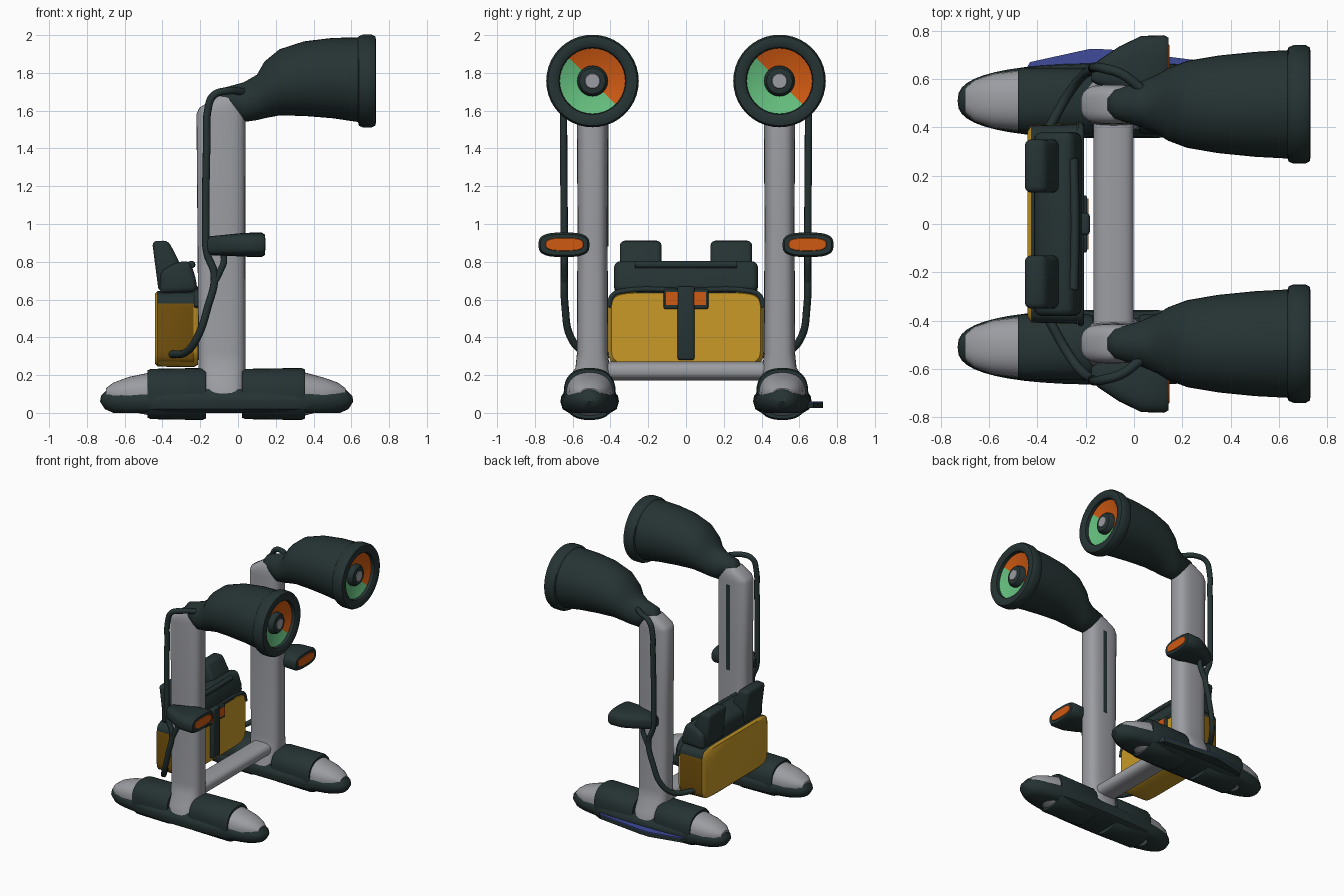
import bpy, bmesh, math
from mathutils import Vector

if "Cube" in bpy.data.objects:
    bpy.data.objects.remove(bpy.data.objects["Cube"])

def material(name, rgb):
    m = bpy.data.materials.new(name)
    m.diffuse_color = (*rgb, 1)
    m.use_nodes = True
    m.node_tree.nodes["Principled BSDF"].inputs["Base Color"].default_value = m.diffuse_color
    return m

DARK = material("dark_rubber", (0.019, 0.033, 0.033))
GREY = material("grey_metal", (0.33, 0.335, 0.36))
YELLOW = material("yellow_fabric", (0.58, 0.32, 0.02))
BROWN = material("brown_fabric", (0.18, 0.085, 0.004))
ORANGE = material("orange_lens", (0.62, 0.10, 0.006))
GREEN = material("green_lens", (0.13, 0.52, 0.21))
BLUE = material("blue_panel", (0.05, 0.07, 0.33))

def finish(name, bm, mats, rule=None, angle=40):
    bmesh.ops.recalc_face_normals(bm, faces=bm.faces)
    bm.normal_update()
    if rule:
        for f in bm.faces:
            f.material_index = rule(f.calc_center_median(), f.normal)
    me = bpy.data.meshes.new(name)
    bm.to_mesh(me)
    bm.free()
    for m in mats:
        me.materials.append(m)
    me.shade_smooth()
    me.set_sharp_from_angle(angle=math.radians(angle))
    ob = bpy.data.objects.new(name, me)
    bpy.context.collection.objects.link(ob)
    return ob

def loft(name, axis, rings, mats, p=2.0, n=32, rule=None, angle=40):
    """Skin superellipse rings (position, centre1, centre2, radius1, radius2) along an axis."""
    bm = bmesh.new()
    loops = []
    for pos, c1, c2, r1, r2 in rings:
        loop = []
        for i in range(n):
            c, s = math.cos(2 * math.pi * i / n), math.sin(2 * math.pi * i / n)
            u = c1 + r1 * math.copysign(abs(c) ** (2 / p), c)
            v = c2 + r2 * math.copysign(abs(s) ** (2 / p), s)
            loop.append(bm.verts.new({"X": (pos, u, v), "Y": (u, pos, v), "Z": (u, v, pos)}[axis]))
        loops.append(loop)
    for a, b in zip(loops, loops[1:]):
        for i in range(n):
            j = (i + 1) % n
            bm.faces.new((a[i], a[j], b[j], b[i]))
    bm.faces.new(loops[0])
    bm.faces.new(loops[-1])
    return finish(name, bm, mats, rule, angle)

def prism(name, points, extrude, mat, bevel=0.0):
    """Extrude a flat outline and round its edges."""
    bm = bmesh.new()
    face = bm.faces.new([bm.verts.new(q) for q in points])
    res = bmesh.ops.extrude_face_region(bm, geom=[face])
    verts = [g for g in res["geom"] if isinstance(g, bmesh.types.BMVert)]
    bmesh.ops.translate(bm, verts=verts, vec=Vector(extrude))
    bmesh.ops.recalc_face_normals(bm, faces=bm.faces)
    if bevel:
        bmesh.ops.bevel(bm, geom=bm.edges[:], offset=bevel, segments=3, profile=0.5, affect="EDGES")
    return finish(name, bm, [mat])

def box(name, lo, hi, mat, bevel=0.0):
    (x0, y0, z0), (x1, y1, z1) = lo, hi
    return prism(name, [(x0, y0, z0), (x1, y0, z0), (x1, y1, z0), (x0, y1, z0)], (0, 0, z1 - z0), mat, bevel)

def tube(name, points, radius, mat):
    cu = bpy.data.curves.new(name + "_path", "CURVE")
    cu.dimensions = "3D"
    cu.bevel_depth, cu.bevel_resolution, cu.resolution_u = radius, 3, 8
    cu.use_fill_caps = True
    sp = cu.splines.new("BEZIER")
    sp.bezier_points.add(len(points) - 1)
    for bp, q in zip(sp.bezier_points, points):
        bp.co = q
        bp.handle_left_type = bp.handle_right_type = "AUTO"
    tmp = bpy.data.objects.new(name + "_path", cu)
    bpy.context.collection.objects.link(tmp)
    me = bpy.data.meshes.new_from_object(tmp.evaluated_get(bpy.context.evaluated_depsgraph_get()))
    bpy.data.objects.remove(tmp)
    me.materials.clear()
    me.materials.append(mat)
    me.shade_smooth()
    ob = bpy.data.objects.new(name, me)
    bpy.context.collection.objects.link(ob)

for s, side in ((-1, "front"), (1, "back")):
    Y = 0.495 * s
    F = 0.51 * s

    # foot: rubber skirt, grey toe and heel, dark bands around the post
    loft(side + "_foot_skirt", "Z", [(0.0, -0.06, F, 0.60, 0.11), (0.02, -0.06, F, 0.645, 0.143),
         (0.06, -0.06, F, 0.67, 0.155), (0.09, -0.06, F, 0.665, 0.15), (0.125, -0.06, F, 0.63, 0.12)],
         [DARK], p=2.6, n=48)
    for part, ends in (("heel", ((-0.70, 0.05, 0.03), (-0.66, 0.085, 0.06), (-0.58, 0.112, 0.09), (-0.47, 0.125, 0.113))),
                       ("toe", ((0.57, 0.05, 0.03), (0.53, 0.08, 0.06), (0.46, 0.11, 0.085), (0.34, 0.125, 0.118)))):
        loft(f"{side}_foot_{part}", "X", [(x, F, 0.10, r, h) for x, r, h in ends], [GREY], p=2.3)
    for part, x0, x1 in (("rear", -0.48, -0.17), ("fore", 0.02, 0.355)):
        loft(f"{side}_foot_{part}_band", "X", [(x0, F, 0.10, 0.13, 0.125), (x0 + 0.02, F, 0.10, 0.138, 0.133),
             (x1 - 0.02, F, 0.10, 0.138, 0.138), (x1, F, 0.10, 0.132, 0.13)], [DARK], p=2.5)

    # upright post with a sloped shoulder
    loft(side + "_post", "Z", [(0.10, -0.075, F, 0.115, 0.14), (0.16, -0.08, F, 0.12, 0.125),
         (0.24, -0.085, Y, 0.125, 0.09), (0.32, -0.085, Y, 0.125, 0.082), (1.0, -0.088, Y, 0.127, 0.08),
         (1.58, -0.09, Y, 0.13, 0.082), (1.615, -0.085, Y, 0.12, 0.08), (1.665, -0.05, Y, 0.075, 0.07),
         (1.69, -0.03, Y, 0.05, 0.05)], [GREY], p=3)

    # lamp housing with flared rim and a recess at the front
    prof = [(-0.11, 1.68, 1.64, 0.03), (-0.08, 1.72, 1.61, 0.06), (0.03, 1.75, 1.54, 0.095), (0.10, 1.79, 1.55, 0.125),
            (0.14, 1.86, 1.56, 0.15), (0.22, 1.925, 1.575, 0.18), (0.35, 1.967, 1.572, 0.202),
            (0.50, 1.985, 1.56, 0.217), (0.635, 1.988, 1.54, 0.224)]
    rings = [(x, Y, (t + b) / 2, r, (t - b) / 2) for x, t, b, r in prof]
    rings += [(x, Y, 1.757, r, r) for x, r in ((0.64, 0.237), (0.66, 0.245), (0.71, 0.245), (0.727, 0.236),
              (0.73, 0.22), (0.73, 0.19), (0.72, 0.177), (0.64, 0.172))]
    loft(side + "_lamp_housing", "X", rings, [DARK], n=40)
    # two-colour lens split on a diagonal, with a hub
    loft(side + "_lamp_lens", "X", [(0.62, Y, 1.757, 0.174, 0.174), (0.695, Y, 1.757, 0.174, 0.174),
         (0.66, Y, 1.757, 0.07, 0.07)], [ORANGE, GREEN], n=40,
         rule=lambda c, nrm, Y=Y: 0 if (c.y - Y) + (c.z - 1.757) > 0 else 1)
    loft(side + "_lamp_hub", "X", [(0.64, Y, 1.757, 0.082, 0.082), (0.69, Y, 1.757, 0.08, 0.08),
         (0.705, Y, 1.757, 0.068, 0.068), (0.71, Y, 1.757, 0.04, 0.04)], [DARK])
    loft(side + "_lamp_hub_cap", "X", [(0.705, Y, 1.757, 0.043, 0.043), (0.714, Y, 1.757, 0.038, 0.038)], [GREY])

    # side marker light with orange window
    loft(side + "_marker_light", "X", [(-0.175, 0.62 * s, 0.885, 0.03, 0.035), (-0.15, 0.625 * s, 0.885, 0.05, 0.05),
         (-0.06, 0.64 * s, 0.888, 0.095, 0.056), (0.03, 0.646 * s, 0.89, 0.132, 0.063),
         (0.125, 0.646 * s, 0.89, 0.135, 0.065), (0.142, 0.646 * s, 0.89, 0.125, 0.055)], [DARK], p=3)
    loft(side + "_marker_window", "X", [(0.138, 0.643 * s, 0.892, 0.103, 0.036),
         (0.146, 0.643 * s, 0.892, 0.098, 0.032)], [ORANGE], p=3)

    # cables from lamp and marker down to the pack
    path = [(0.03, 0.56, 1.70), (-0.05, 0.62, 1.705), (-0.13, 0.645, 1.68), (-0.16, 0.648, 1.60), (-0.165, 0.648, 1.45),
            (-0.17, 0.645, 1.0), (-0.165, 0.645, 0.85), (-0.125, 0.645, 0.73), (-0.16, 0.64, 0.56), (-0.215, 0.61, 0.40),
            (-0.27, 0.54, 0.325), (-0.35, 0.40, 0.31)]
    tube(side + "_lamp_cable", [(x, y * s, z) for x, y, z in path], 0.02, DARK)
    tube(side + "_marker_cable", [(x, 0.645 * s, z) for x, z in
         ((-0.08, 0.86), (-0.075, 0.80), (-0.09, 0.76), (-0.13, 0.68))], 0.018, DARK)

# cross bar between the posts
loft("cross_bar", "Y", [(-0.45, -0.085, 0.222, 0.083, 0.05), (0.45, -0.085, 0.222, 0.083, 0.05)], [GREY], p=2.6)

# dark strip on the inner face of the front post
box("post_strip", (-0.095, -0.42, 0.88), (-0.062, -0.411, 1.55), DARK)

# side panel on the back foot
panel = [(-0.46, 0.62), (-0.43, 0.67), (-0.18, 0.725), (-0.10, 0.722), (0.28, 0.675), (0.32, 0.62)]
prism("foot_ledge", [(x, y, 0.025) for x, y in panel], (0, 0, 0.03), DARK)
prism("foot_panel", [(x, y, 0.055) for x, y in panel], (0, 0, 0.006), BLUE)

# pack body: yellow faces, brown ends, dark top
def pack_colour(c, nrm):
    if abs(nrm.x) > 0.5 or nrm.z < -0.7:
        return 0
    return 2 if c.z > 0.58 else 1

loft("pack_body", "X", [(-0.44, 0, 0.445, 0.385, 0.185), (-0.425, 0, 0.445, 0.408, 0.20),
     (-0.235, 0, 0.445, 0.413, 0.203), (-0.212, 0, 0.445, 0.395, 0.19)],
     [YELLOW, BROWN, DARK], p=8, n=64, rule=pack_colour)
tube("pack_piping", [(-0.22, -0.41, 0.56), (-0.22, -0.385, 0.625), (-0.22, -0.33, 0.645), (-0.22, 0, 0.648),
     (-0.22, 0.33, 0.645), (-0.22, 0.385, 0.625), (-0.22, 0.41, 0.56)], 0.014, DARK)

# pack lid, twin top pads and grip
prism("pack_lid", [(x, -0.38, z) for x, z in ((-0.415, 0.63), (-0.215, 0.64), (-0.222, 0.71), (-0.255, 0.805),
      (-0.32, 0.80), (-0.41, 0.75))], (0, 0.76, 0), DARK, 0.03)
for s, side in ((-1, "front"), (1, "back")):
    prism(side + "_top_pad", [(x, 0.13 * s, z) for x, z in ((-0.42, 0.64), (-0.455, 0.91), (-0.37, 0.912),
          (-0.32, 0.82), (-0.27, 0.68))], (0, 0.22 * s, 0), DARK, 0.025)
    # buckles beside the strap
    box(side + "_buckle", (-0.23, min(0.03 * s, 0.118 * s), 0.55), (-0.194, max(0.03 * s, 0.118 * s), 0.655), DARK, 0.008)
    box(side + "_buckle_plate", (-0.196, min(0.04 * s, 0.106 * s), 0.572), (-0.189, max(0.04 * s, 0.106 * s), 0.64), ORANGE)
tube("pack_grip", [(-0.25, -0.27, 0.785), (-0.245, 0, 0.785), (-0.25, 0.27, 0.785)], 0.02, DARK)
box("pack_strap", (-0.225, -0.045, 0.28), (-0.183, 0.045, 0.67), DARK, 0.012)
